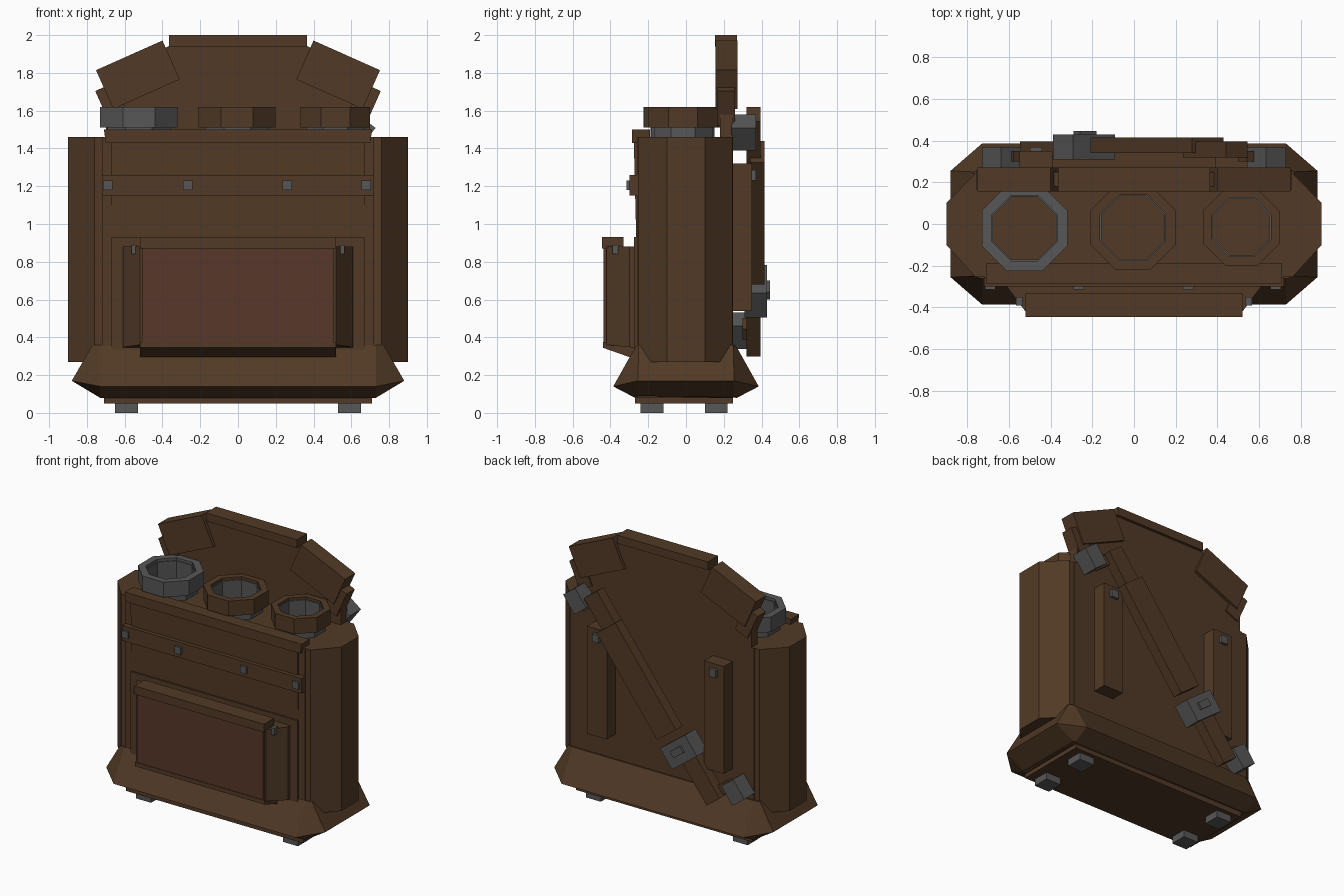
import bpy, bmesh
from math import cos, sin, pi, radians
from mathutils import Vector, Matrix

old = bpy.data.objects.get("Cube")
if old:
    bpy.data.objects.remove(old, do_unlink=True)


def material(name, rgb):
    m = bpy.data.materials.new(name)
    m.use_nodes = True
    color = (*rgb, 1)
    m.diffuse_color = color
    bsdf = next(n for n in m.node_tree.nodes if n.type == 'BSDF_PRINCIPLED')
    bsdf.inputs["Base Color"].default_value = color
    bsdf.inputs["Roughness"].default_value = 0.8
    return m


LEATHER = material("brown leather", (0.083, 0.042, 0.019))
PANEL = material("reddish leather", (0.098, 0.039, 0.024))
METAL = material("grey metal", (0.095, 0.095, 0.095))


def loft(name, rings, mat, closed=False):
    """Skin a list of equal rings; cap the ends, or join last to first."""
    bm = bmesh.new()
    rows = [[bm.verts.new(p) for p in ring] for ring in rings]
    n = len(rows[0])
    pairs = list(zip(rows, rows[1:]))
    if closed:
        pairs.append((rows[-1], rows[0]))
    else:
        bm.faces.new(rows[0])
        bm.faces.new(rows[-1])
    for a, b in pairs:
        for i in range(n):
            j = (i + 1) % n
            bm.faces.new((a[i], a[j], b[j], b[i]))
    bmesh.ops.recalc_face_normals(bm, faces=bm.faces)
    mesh = bpy.data.meshes.new(name)
    bm.to_mesh(mesh)
    bm.free()
    mesh.materials.append(mat)
    obj = bpy.data.objects.new(name, mesh)
    bpy.context.collection.objects.link(obj)
    return obj


def box(name, x, y, z, mat=LEATHER):
    rings = [[(x[0], y[0], h), (x[1], y[0], h), (x[1], y[1], h), (x[0], y[1], h)] for h in z]
    return loft(name, rings, mat)


def slab(name, center, length, width, y, angle, mat=LEATHER):
    """Flat board turned in the xz plane; angle in degrees above +x."""
    rot = Matrix.Rotation(-radians(angle), 3, 'Y')
    mid = Vector((center[0], 0, center[1]))
    corners = [(-1, -1), (1, -1), (1, 1), (-1, 1)]
    rings = [[mid + rot @ Vector((a * length / 2, 0, b * width / 2)) + Vector((0, d, 0))
              for a, b in corners] for d in y]
    return loft(name, rings, mat)


def prism(name, pts, y, mat=LEATHER):
    return loft(name, [[(px, d, pz) for px, pz in pts] for d in y], mat)


def octagon(cx, cy, z, apothem):
    r = apothem / cos(pi / 8)
    return [(cx + r * cos(pi / 8 + k * pi / 4), cy + r * sin(pi / 8 + k * pi / 4), z)
            for k in range(8)]


def tube(name, cx, cy, z0, z1, outer, inner, mat):
    rings = [octagon(cx, cy, z0, outer), octagon(cx, cy, z1, outer),
             octagon(cx, cy, z1, inner), octagon(cx, cy, z0, inner)]
    return loft(name, rings, mat, closed=True)


# Main body and bottom plate
box("body", (-0.72, 0.72), (-0.26, 0.25), (0.08, 1.46))
box("bottom_plate", (-0.71, 0.71), (-0.27, 0.25), (0.05, 0.1))

# Faceted side pockets
for s, side in ((1, "left"), (-1, "right")):
    plan = [(0.7, -0.25), (0.76, -0.255), (0.9, -0.1), (0.9, 0.1), (0.76, 0.245), (0.7, 0.245)]
    loft(f"{side}_side_pocket", [[(s * x, y, h) for x, y in plan] for h in (0.27, 1.46)], LEATHER)


# Flared base with cut corners
def base_ring(fx, fy, fz, sx, sy, sz):
    return [(fx, -fy, fz), (sx, -sy, sz), (sx, sy, sz), (fx, fy, fz),
            (-fx, fy, fz), (-sx, sy, sz), (-sx, -sy, sz), (-fx, -fy, fz)]


loft("flared_base", [base_ring(0.73, 0.27, 0.08, 0.74, 0.255, 0.09),
                     base_ring(0.73, 0.385, 0.14, 0.88, 0.255, 0.17),
                     base_ring(0.73, 0.262, 0.36, 0.77, 0.25, 0.36)], LEATHER)

# Feet
for s in (1, -1):
    for y0 in (-0.24, 0.1):
        box("foot", sorted((s * 0.53, s * 0.65)), (y0, y0 + 0.12), (0, 0.055), METAL)

# Front panel, rim, and riveted strap
loft("front_panel", [[(-0.67, -d, h), (0.67, -d, h), (0.67, -0.2, h), (-0.67, -0.2, h)]
                     for h, d in ((0.9, 0.263), (1.43, 0.276))], LEATHER)
prism("front_rim", [(-0.7, 1.43), (0.7, 1.43), (0.71, 1.5), (-0.71, 1.5)], (-0.285, -0.19))
box("front_strap", (-0.72, 0.72), (-0.3, -0.25), (1.15, 1.26))
for x in (-0.69, -0.265, 0.26, 0.68):
    box("strap_rivet", (x - 0.025, x + 0.025), (-0.315, -0.29), (1.18, 1.23), METAL)

# Front pocket
box("pocket_backing", (-0.67, 0.67), (-0.275, -0.2), (0.3, 0.93))
plan = [(0.61, -0.26), (0.61, -0.3), (0.52, -0.42), (-0.52, -0.42), (-0.61, -0.3), (-0.61, -0.26)]
loft("pocket", [[(x, y, 0.36 + 0.1 * (-0.42 - y) if h else 0.88) for x, y in plan]
                for h in (1, 0)], LEATHER)
box("pocket_face", (-0.505, 0.505), (-0.436, -0.4), (0.365, 0.88), PANEL)
box("pocket_flap", (-0.52, 0.52), (-0.445, -0.33), (0.87, 0.93))
lip = [(-0.44, 0.375), (-0.44, 0.345), (-0.27, 0.285), (-0.27, 0.375)]
loft("pocket_bottom", [[(x, y, z) for y, z in lip] for x in (-0.52, 0.52)], LEATHER)
for x in (-0.55, 0.55):
    box("pocket_pin", (x - 0.015, x + 0.015), (-0.39, -0.35), (0.84, 0.89), METAL)

# Open tubes with collars on top
for name, x, y, outer, inner, mat in (("right_collar", -0.525, -0.02, 0.205, 0.157, METAL),
                                      ("middle_collar", -0.005, -0.017, 0.203, 0.157, LEATHER),
                                      ("left_collar", 0.515, -0.015, 0.185, 0.142, LEATHER)):
    tube(name, x, y, 1.51, 1.62, outer, inner, mat)
    tube(name + "_sleeve", x, y, 1.45, 1.6, inner + 0.012, inner - 0.006, METAL)

# Raised back plate with cap and angled trim
half = [(0.7, 1.44), (0.7, 1.62), (0.66, 1.8), (0.35, 1.95)]
prism("back_plate", half + [(-x, z) for x, z in reversed(half)], (0.18, 0.25))
box("back_cap", (-0.365, 0.365), (0.153, 0.27), (1.94, 2.0))
for s, side in ((1, "left"), (-1, "right")):
    slab(f"{side}_wing", (s * 0.53, 1.79), 0.385, 0.225, (0.155, 0.272), -24 * s)
    slab(f"{side}_lower_trim", (s * 0.665, 1.635), 0.2, 0.11, (0.165, 0.26), 66 * s)

# Back pads with studs
for x in (-0.47, 0.47):
    box("back_pad", (x - 0.08, x + 0.08), (0.24, 0.35), (0.54, 1.32))
    box("pad_stud", (x - 0.028, x + 0.028), (0.34, 0.37), (1.23, 1.285), METAL)

# Diagonal shoulder strap with buckle and end clips
TILT = 53
slab("strap_upper", (0.39, 1.445), 0.34, 0.13, (0.32, 0.395), TILT)
slab("strap_middle", (0.11, 1.06), 0.81, 0.19, (0.34, 0.415), TILT)
slab("strap_lower", (-0.38, 0.49), 0.38, 0.13, (0.32, 0.395), TILT)
slab("buckle", (-0.24, 0.645), 0.16, 0.25, (0.31, 0.43), TILT, METAL)
slab("buckle_prong", (-0.235, 0.65), 0.05, 0.1, (0.42, 0.445), TILT, METAL)
for s, z in ((1, 1.485), (-1, 0.435)):
    slab("strap_clip", (s * 0.635, z), 0.15, 0.12, (0.24, 0.37), TILT, METAL)
    slab("clip_tab", (s * 0.56, z - 0.01 * s), 0.1, 0.07, (0.3, 0.35), TILT - 90, LEATHER)
